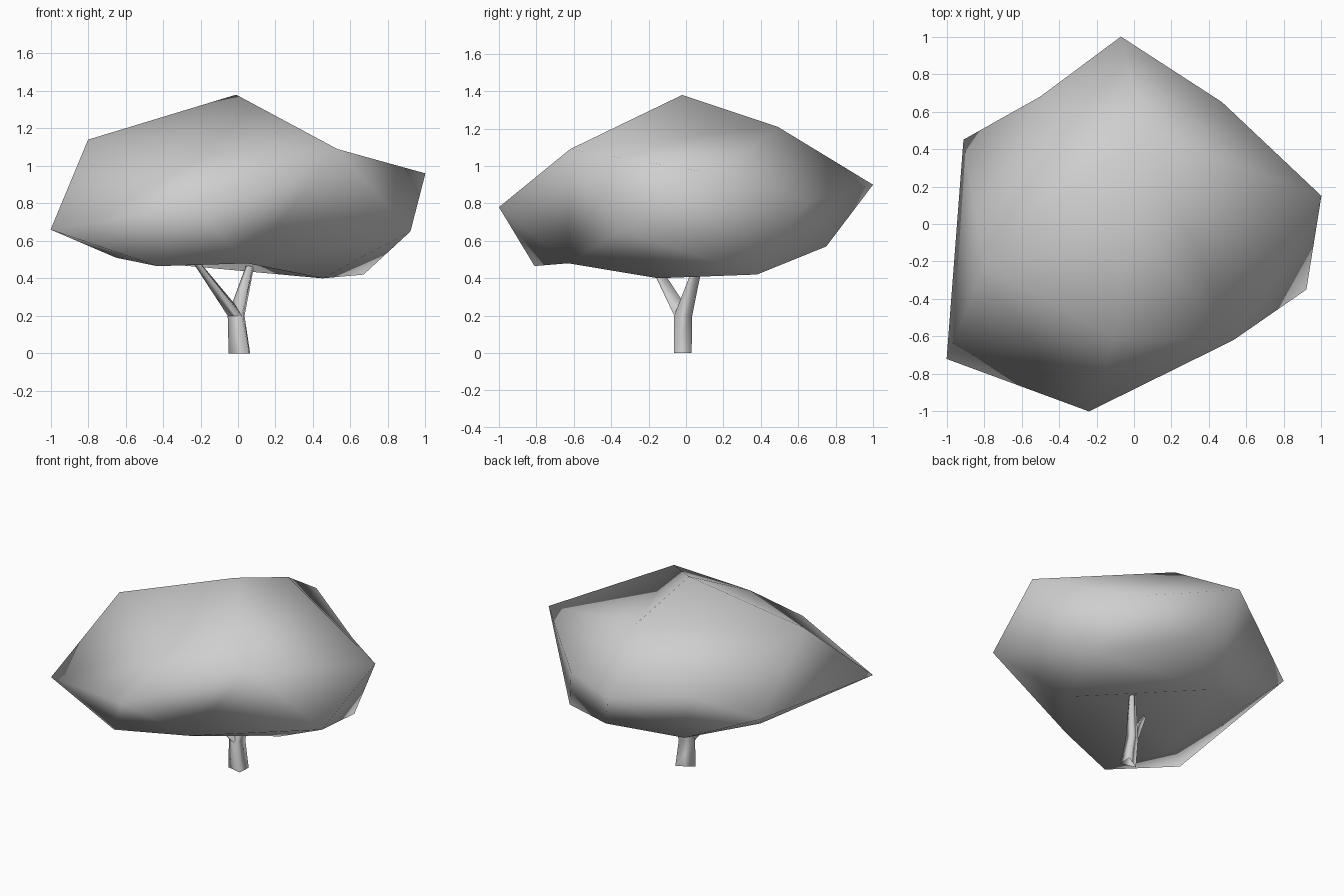
import bpy, bmesh
from mathutils import Vector

default_cube = bpy.data.objects.get("Cube")
if default_cube:
    bpy.data.objects.remove(default_cube, do_unlink=True)

# One plain grey for the whole tree
grey = bpy.data.materials.new("plain_grey")
grey.use_nodes = True
colour = (0.62, 0.62, 0.62, 1)
grey.diffuse_color = colour
grey.node_tree.nodes["Principled BSDF"].inputs["Base Color"].default_value = colour


def finish(name, bm):
    """Turn a bmesh into a smooth grey object."""
    bmesh.ops.recalc_face_normals(bm, faces=bm.faces)
    mesh = bpy.data.meshes.new(name)
    bm.to_mesh(mesh)
    bm.free()
    mesh.materials.append(grey)
    for face in mesh.polygons:
        face.use_smooth = True
    bpy.context.collection.objects.link(bpy.data.objects.new(name, mesh))


def limb(name, *rings):
    """Three-sided limb through (height, corner, corner, corner) rings."""
    bm = bmesh.new()
    loops = [[bm.verts.new((x, y, z)) for x, y in points]
             for z, *points in rings]
    for low, high in zip(loops, loops[1:]):
        for i in range(3):
            j = (i + 1) % 3
            bm.faces.new((low[i], low[j], high[j], high[i]))
    finish(name, bm)


def ensure_edge(bm, a, b):
    """Flip the diagonal that separates two facing corners."""
    for edge in bm.edges:
        if set(edge.verts) == {a, b}:
            return
    for edge in bm.edges:
        corners = {v for f in edge.link_faces for v in f.verts}
        if corners - set(edge.verts) == {a, b}:
            bmesh.ops.rotate_edges(bm, edges=[edge])
            return


# Corner points of the lumpy crown
corners = {
    "peak": (-.01, -.02, 1.38),
    "top_back": (.06, .49, 1.21),
    "top_right": (-.8, -.22, 1.14),
    "top_front": (-.1, -.6, 1.08),
    "top_left": (.53, -.62, 1.09),
    "rim_front": (-.24, -1, .78),
    "rim_right_front": (-1, -.72, .66),
    "rim_right_back": (-.91, .45, .76),
    "rim_back_dent": (-.5, .68, .91),
    "rim_back": (-.07, 1, .9),
    "rim_left_back": (.47, .65, .81),
    "rim_left": (1, .15, .96),
    "rim_left_front": (.92, -.35, .65),
    "low_front": (-.43, -.81, .465),
    "low_dent": (.05, -.63, .48),
    "low_left": (.45, -.15, .4),
    "low_left_back": (.67, .38, .42),
    "low_back": (.12, .75, .57),
    "low_middle": (-.31, .46, .47),
    "low_right": (-.65, -.35, .51),
    "low_right_back": (-.74, .2, .59),
    "hollow": (-.05, -.2, .56),
}

# Crown: wrap the corners on a ball to join them, then move them to their places
bm = bmesh.new()
knots = {}
for name, (x, y, z) in corners.items():
    knots[name] = bm.verts.new(Vector((x, y, (z - .8) * 1.7)).normalized())
bmesh.ops.convex_hull(bm, input=list(bm.verts))
for a, b in (("top_left", "top_back"), ("top_left", "low_dent"),
             ("low_left", "low_middle"), ("low_dent", "hollow")):
    ensure_edge(bm, knots[a], knots[b])
bmesh.ops.recalc_face_normals(bm, faces=bm.faces)
for name, place in corners.items():
    knots[name].co = place
finish("crown", bm)

# Trunk running on into the left branch, and the right branch off its fork
fork = (.2, (-.055, -.025), (.02, -.063), (.035, .033))
limb("trunk_and_left_branch",
     (0, (-.05, -.04), (.06, -.065), (.065, .03)), fork,
     (.53, (.065, .09), (.09, .065), (.098, .1)))
limb("right_branch", fork,
     (.53, (-.27, -.2), (-.245, -.22), (-.24, -.185)))
